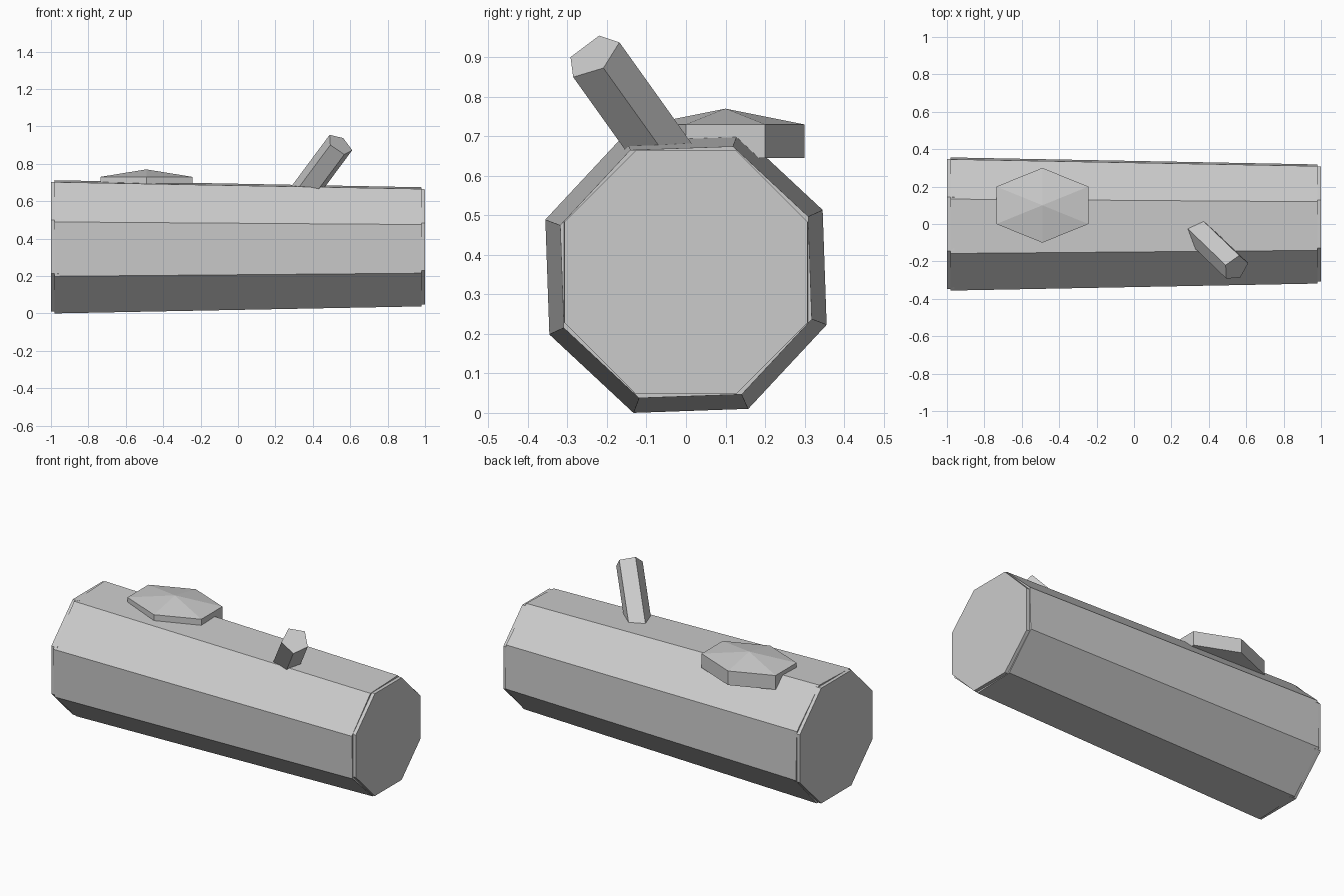
import bpy, bmesh, math
from mathutils import Vector

default = bpy.data.objects.get("Cube")
if default:
    bpy.data.objects.remove(default, do_unlink=True)

grey = bpy.data.materials.new("plain grey")
grey.use_nodes = True
colour = (0.6, 0.6, 0.6, 1)
grey.diffuse_color = colour
grey.node_tree.nodes["Principled BSDF"].inputs["Base Color"].default_value = colour


def prism(name, start, end, r0, r1, sides, ref, turn=0, stretch=1, peak=0):
    """Flat-sided tapered prism; corners start at ref, with an optional pointed top."""
    start, end = Vector(start), Vector(end)
    axis = (end - start).normalized()
    u = Vector(ref)
    u = (u - axis * u.dot(axis)).normalized()
    v = axis.cross(u)
    bm = bmesh.new()
    rings = []
    for centre, r in ((start, r0), (end, r1)):
        ring = []
        for i in range(sides):
            a = math.radians(turn) + math.tau * i / sides
            ring.append(bm.verts.new(centre + r * (u * math.cos(a) + v * math.sin(a) * stretch)))
        rings.append(ring)
    low, high = rings
    bm.faces.new(low)
    tip = bm.verts.new(end + axis * peak) if peak else None
    if not tip:
        bm.faces.new(high)
    for i in range(sides):
        j = (i + 1) % sides
        bm.faces.new((low[i], low[j], high[j], high[i]))
        if tip:
            bm.faces.new((high[i], high[j], tip))
    bmesh.ops.recalc_face_normals(bm, faces=bm.faces)
    mesh = bpy.data.meshes.new(name)
    bm.to_mesh(mesh)
    bm.free()
    mesh.materials.append(grey)
    obj = bpy.data.objects.new(name, mesh)
    bpy.context.collection.objects.link(obj)
    return obj


# Tapered trunk lying along x, twisted slightly against its end caps
Z = 0.356
Y_AXIS = (0, 1, 0)
prism("trunk", (-0.98, 0, Z), (0.98, 0, Z), 0.38, 0.34, 8, Y_AXIS, turn=24.5)
prism("left_cut_end", (0.96, 0, Z), (1, 0, Z), 0.334, 0.333, 8, Y_AXIS, turn=22.5)
prism("right_cut_end", (-1, 0, Z), (-0.96, 0, Z), 0.375, 0.375, 8, Y_AXIS, turn=22.5)

# Wide six-sided fungus cap with a low peak
prism("fungus_cap", (-0.49, 0.1, 0.645), (-0.49, 0.1, 0.73), 0.2, 0.2, 6,
      Y_AXIS, stretch=1.42, peak=0.04)

# Five-sided broken branch, rooted inside the trunk
tip = Vector((0.545, -0.235, 0.903))
lean = Vector((0.52, -0.5, 0.7)).normalized()
prism("branch", tip - lean * 0.48, tip, 0.077, 0.077, 5, (-0.055, 0.015, 0.052))
